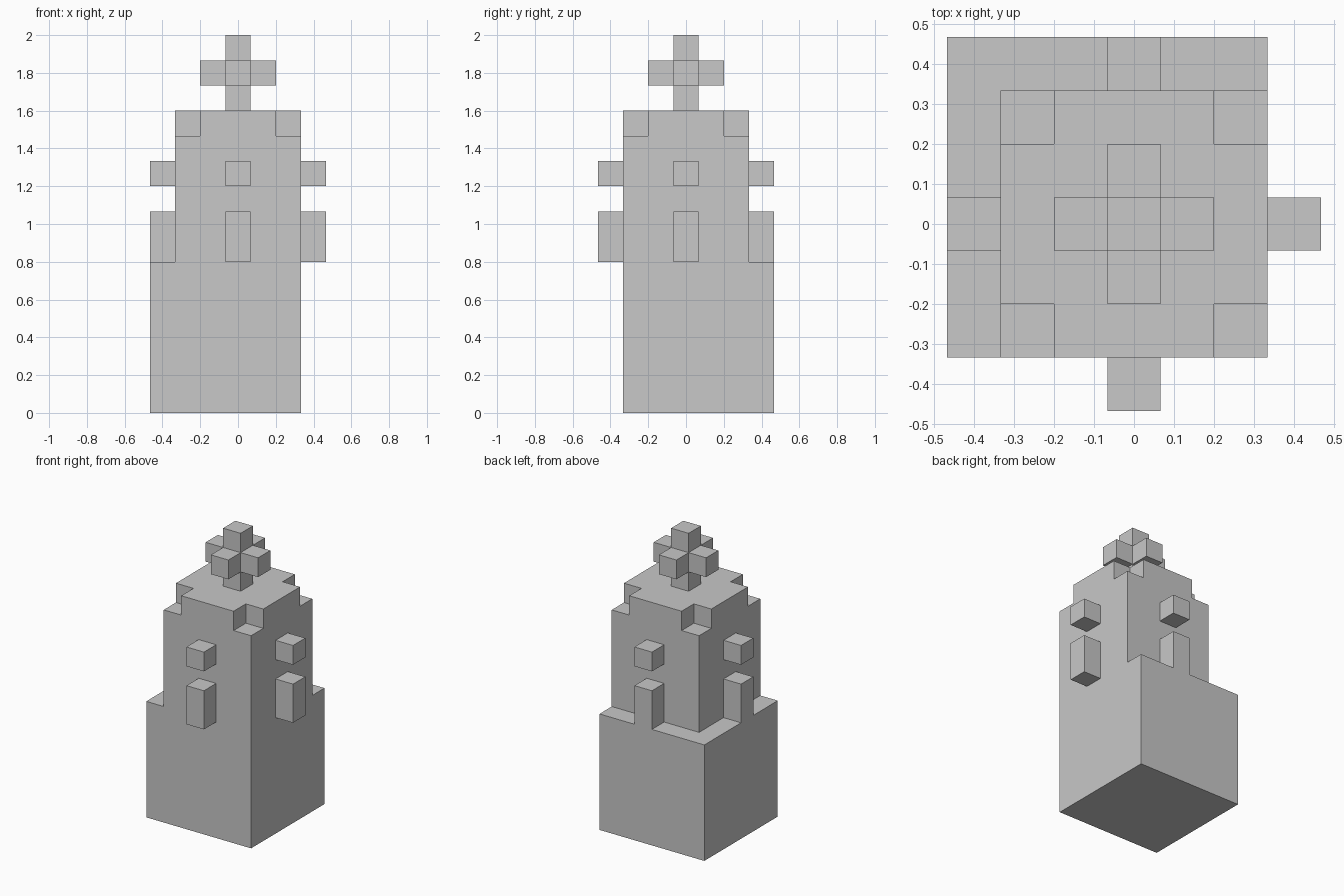
import bpy
import bmesh

if "Cube" in bpy.data.objects:
    bpy.data.objects.remove(bpy.data.objects["Cube"], do_unlink=True)

U = 2 / 15  # one block

stone = bpy.data.materials.new("grey stone")
stone.diffuse_color = (0.58, 0.58, 0.58, 1)
stone.use_nodes = True
stone.node_tree.nodes["Principled BSDF"].inputs["Base Color"].default_value = stone.diffuse_color


def prism(name, outline, bottom, top):
    """Extrude a flat outline upwards; all sizes are in blocks."""
    bm = bmesh.new()
    face = bm.faces.new([bm.verts.new((x * U, y * U, bottom * U)) for x, y in outline])
    grown = bmesh.ops.extrude_face_region(bm, geom=[face])["geom"]
    for v in grown:
        if isinstance(v, bmesh.types.BMVert):
            v.co.z = top * U
    bmesh.ops.recalc_face_normals(bm, faces=bm.faces)
    mesh = bpy.data.meshes.new(name)
    bm.to_mesh(mesh)
    bm.free()
    mesh.materials.append(stone)
    obj = bpy.data.objects.new(name, mesh)
    bpy.context.collection.objects.link(obj)
    return obj


def block(name, x0, x1, y0, y1, bottom, top):
    return prism(name, [(x0, y0), (x1, y0), (x1, y1), (x0, y1)], bottom, top)


# Wide base, offset towards the back and the right
block("base", -3.5, 2.5, -2.5, 3.5, 0, 6)

# Tower shaft and its roof with the four corners cut away
block("tower_shaft", -2.5, 2.5, -2.5, 2.5, 6, 11)
a, b = 1.5, 2.5
roof = [(-a, -b), (a, -b), (a, -a), (b, -a), (b, a), (a, a),
        (a, b), (-a, b), (-a, a), (-b, a), (-b, -a), (-a, -a)]
prism("notched_roof", roof, 11, 12)

# Roof finial: a post with four arms
block("finial_post", -0.5, 0.5, -0.5, 0.5, 12, 15)

# Arms, doors and windows on each of the four sides
for side, dx, dy in (("left", 1, 0), ("right", -1, 0), ("front", 0, -1), ("back", 0, 1)):
    def outward(part, distance, bottom, top):
        x, y = dx * distance, dy * distance
        block(f"{side}_{part}", x - 0.5, x + 0.5, y - 0.5, y + 0.5, bottom, top)

    outward("finial_arm", 1, 13, 14)
    outward("door_block", 3, 6, 8)
    outward("window_block", 3, 9, 10)
